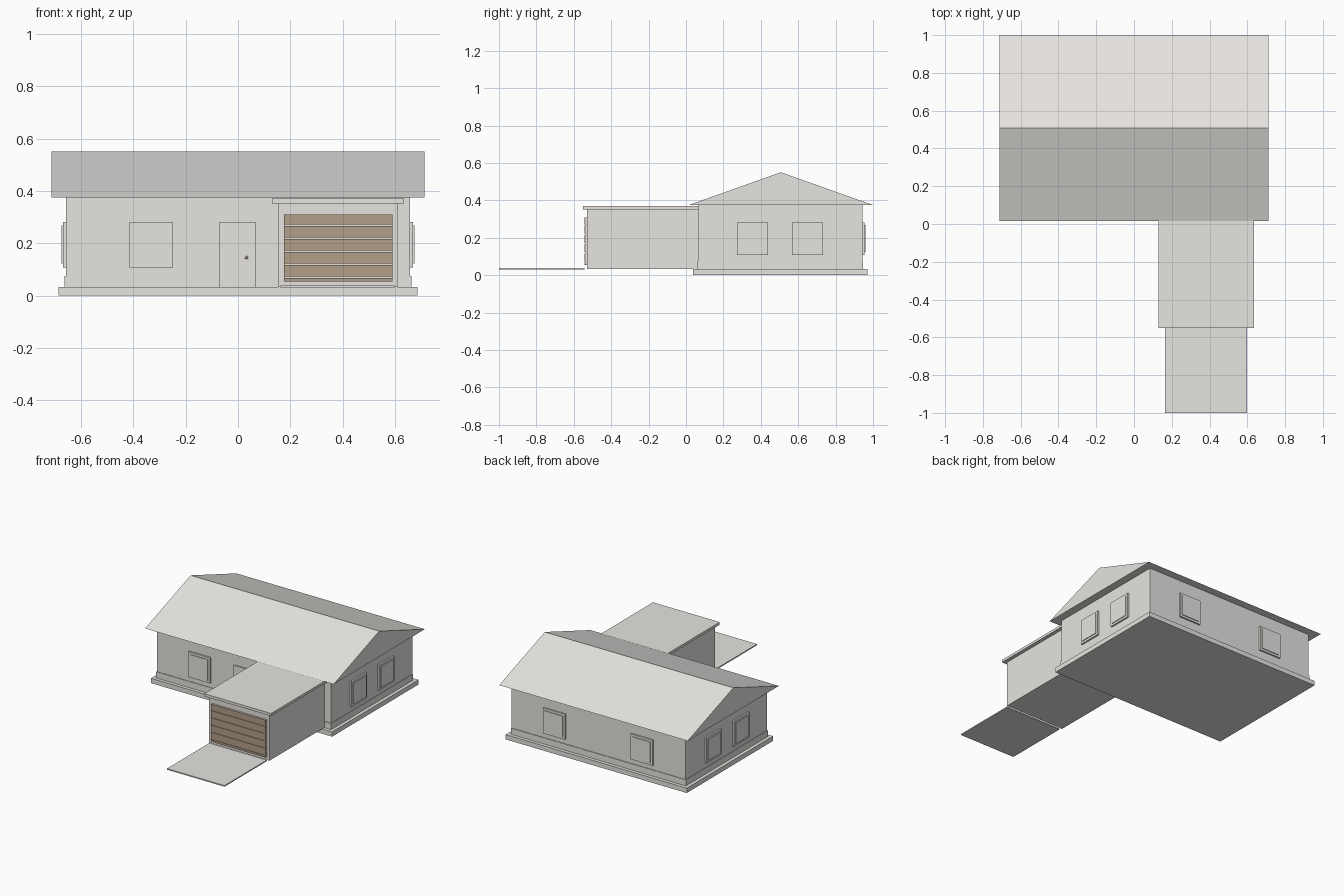
import bpy
import bmesh
from mathutils import Vector

cube = bpy.data.objects.get("Cube")
if cube:
    bpy.data.objects.remove(cube, do_unlink=True)


def material(name, rgb):
    m = bpy.data.materials.new(name)
    m.use_nodes = True
    m.diffuse_color = (*rgb, 1)
    bsdf = next(n for n in m.node_tree.nodes if n.type == "BSDF_PRINCIPLED")
    bsdf.inputs["Base Color"].default_value = (*rgb, 1)
    return m


GREY = material("plaster grey", (0.8, 0.78, 0.75))
BROWN = material("door brown", (0.45, 0.35, 0.25))
PALE = material("pale groove", (0.85, 0.81, 0.73))


def finish(name, bm, mat):
    bmesh.ops.recalc_face_normals(bm, faces=bm.faces)
    mesh = bpy.data.meshes.new(name)
    bm.to_mesh(mesh)
    bm.free()
    mesh.materials.append(mat)
    obj = bpy.data.objects.new(name, mesh)
    bpy.context.collection.objects.link(obj)
    return obj


def box(name, x, y, z, mat=GREY):
    """Box from (min, max) ranges on each axis."""
    bm = bmesh.new()
    bmesh.ops.create_cube(bm, size=1)
    for v in bm.verts:
        v.co = Vector([r[0] if c < 0 else r[1] for c, r in zip(v.co, (x, y, z))])
    return finish(name, bm, mat)


def grown(r, d):
    return (r[0] - d, r[1] + d)


# House body: foundation slab, skirting course and walls
WALL_X, WALL_Y = (-0.658, 0.658), (0.065, 0.943)
FLOOR, EAVE = 0.033, 0.375
box("foundation", grown(WALL_X, 0.027), grown(WALL_Y, 0.027), (0, FLOOR))
box("skirting", grown(WALL_X, 0.004), grown(WALL_Y, 0.004), (FLOOR, 0.075))
box("walls", WALL_X, WALL_Y, (FLOOR, EAVE))

# Gable roof: triangular profile extruded along the ridge
bm = bmesh.new()
profile = [(0.015, EAVE), (1.0, EAVE), (0.507, 0.55)]
end = bm.faces.new([bm.verts.new((-0.713, y, z)) for y, z in profile])
side = bmesh.ops.extrude_face_region(bm, geom=[end], use_keep_orig=True)
moved = [v for v in side["geom"] if isinstance(v, bmesh.types.BMVert)]
bmesh.ops.translate(bm, verts=moved, vec=(1.426, 0, 0))
finish("roof", bm, GREY)


# Windows: an outer frame and a raised inner panel
def window(name, axis, wall, outward, centre):
    for part, half, depth in (("frame", 0.083, 0.011), ("panel", 0.068, 0.016)):
        along = (centre - half, centre + half)
        out = tuple(sorted((wall - outward * 0.005, wall + outward * depth)))
        z = (0.195 - half - 0.004, 0.195 + half + 0.004)
        x, y = (out, along) if axis == "x" else (along, out)
        box(f"{name}_window_{part}", x, y, z)


window("front", "y", WALL_Y[0], -1, -0.332)
for i, x in enumerate((-0.332, 0.332)):
    window(f"back_{i + 1}", "y", WALL_Y[1], 1, x)
for side_name, wall, outward in (("left", WALL_X[1], 1), ("right", WALL_X[0], -1)):
    for i, y in enumerate((0.355, 0.65)):
        window(f"{side_name}_{i + 1}", "x", wall, outward, y)

# Entry door with a round knob
box("entry_door", (-0.073, 0.069), (0.055, 0.07), (FLOOR, 0.279))
bm = bmesh.new()
bmesh.ops.create_uvsphere(bm, u_segments=12, v_segments=8, radius=0.006)
bmesh.ops.translate(bm, verts=bm.verts, vec=(0.033, 0.05, 0.145))
knob = finish("door_knob", bm, BROWN)
knob.data.shade_smooth()

# Garage with a flat roof
box("garage_walls", (0.153, 0.61), (-0.53, 0.07), (FLOOR, 0.355))
box("garage_roof", (0.13, 0.635), (-0.55, 0.07), (0.352, 0.37))

# Slatted garage door: pale backing shows between brown slats
DOOR_X = (0.175, 0.59)
box("garage_door_backing", DOOR_X, (-0.538, -0.528), (0.053, 0.309), PALE)
grooves = [0.07 + 0.0495 * i for i in range(5)]
bottoms = [0.053] + [g + 0.003 for g in grooves]
tops = [g - 0.003 for g in grooves] + [0.309]
for i, z in enumerate(zip(bottoms, tops)):
    box(f"garage_door_slat_{i + 1}", DOOR_X, (-0.544, -0.53), z, BROWN)

# Thin driveway slab
box("driveway", (0.163, 0.598), (-1.0, -0.543), (0.031, 0.039))
